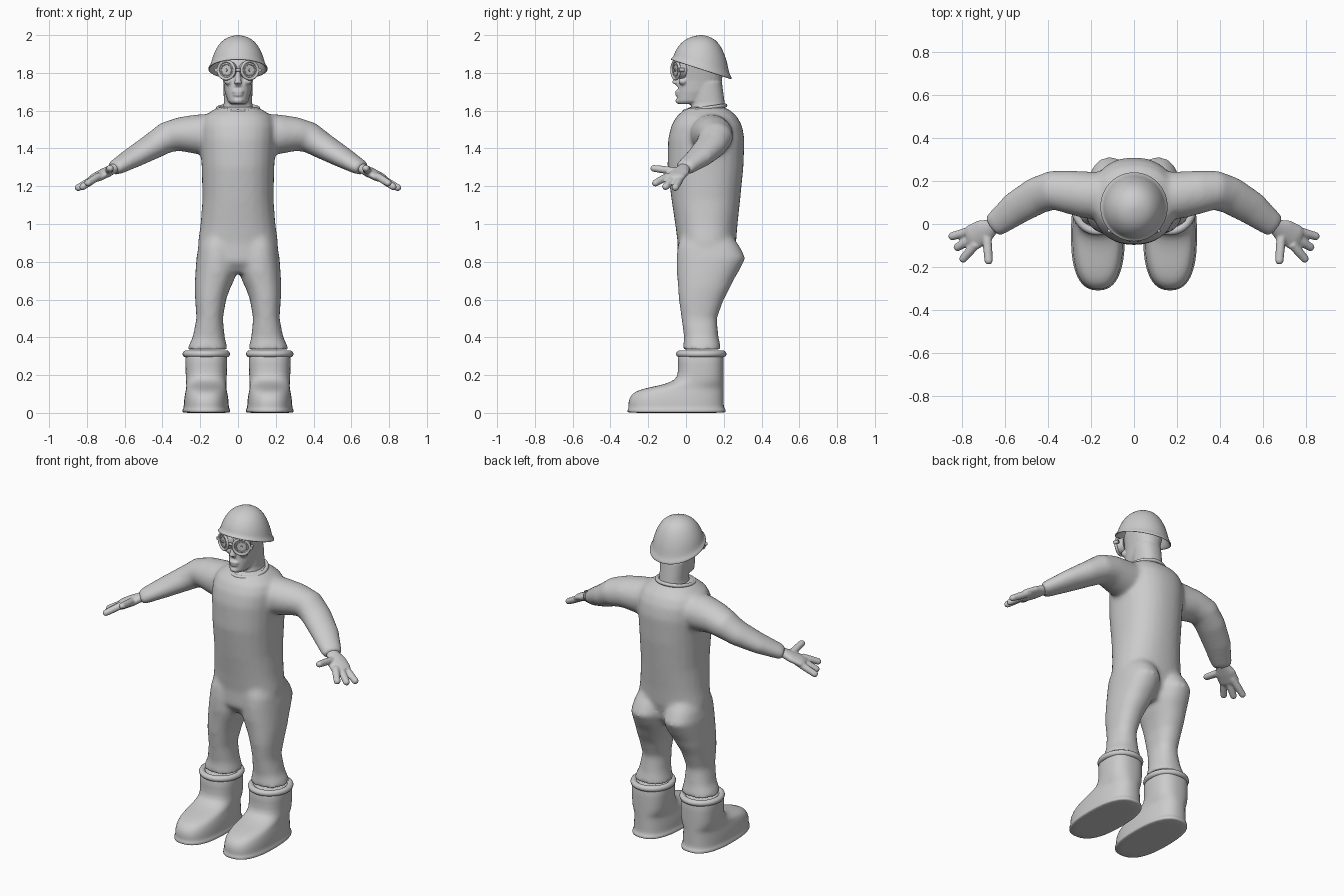
import bpy, bmesh
from math import sin, cos, pi, radians
from mathutils import Vector

if "Cube" in bpy.data.objects:
    bpy.data.objects.remove(bpy.data.objects["Cube"])

grey = bpy.data.materials.new("plain grey")
grey.use_nodes = True
grey.diffuse_color = (0.6, 0.6, 0.6, 1)
grey.node_tree.nodes["Principled BSDF"].inputs["Base Color"].default_value = (0.6, 0.6, 0.6, 1)

SEG = 28
X, Y, Z = Vector((1, 0, 0)), Vector((0, 1, 0)), Vector((0, 0, 1))


def ring(bm, c, u, v, p=2.0):
    """Superellipse ring around c with half axes u and v."""
    verts = []
    for i in range(SEG):
        a = 2 * pi * i / SEG
        f = (abs(cos(a)) ** p + abs(sin(a)) ** p) ** (-1 / p)
        verts.append(bm.verts.new(c + u * cos(a) * f + v * sin(a) * f))
    return verts


def skin(bm, rings):
    for a, b in zip(rings, rings[1:]):
        for i in range(SEG):
            j = (i + 1) % SEG
            bm.faces.new((a[i], a[j], b[j], b[i]))
    bm.faces.new(rings[0][::-1])
    bm.faces.new(rings[-1])


def column(bm, rows, p=2.3):
    """Stacked level rings: z, centre x, half width, front y, back y."""
    skin(bm, [ring(bm, Vector((x, (f + b) / 2, z)), X * w, Y * (b - f) / 2, p)
              for z, x, w, f, b in rows])


def limb(bm, rows, side=1):
    """Tube along a path: x, y, z, level radius, upright radius."""
    pts = [Vector((r[0] * side, r[1], r[2])) for r in rows]
    rings = []
    for i, r in enumerate(rows):
        t = (pts[min(i + 1, len(pts) - 1)] - pts[max(i - 1, 0)]).normalized()
        u = t.cross(Z).normalized()
        rings.append(ring(bm, pts[i], u * r[3], u.cross(t) * r[4]))
    skin(bm, rings)


def blob(bm, c, size):
    made = bmesh.ops.create_uvsphere(bm, u_segments=16, v_segments=10, radius=1)
    for v in made["verts"]:
        v.co = Vector(c) + Vector([a * b for a, b in zip(v.co, size)])


def finish(name, bm, voxel=0, smooth=0, subdiv=0):
    bmesh.ops.recalc_face_normals(bm, faces=bm.faces)
    for f in bm.faces:
        f.smooth = True
    me = bpy.data.meshes.new(name)
    bm.to_mesh(me)
    bm.free()
    me.materials.append(grey)
    ob = bpy.data.objects.new(name, me)
    bpy.context.collection.objects.link(ob)
    if voxel:
        m = ob.modifiers.new("Blend", 'REMESH')
        m.mode, m.voxel_size, m.use_smooth_shade = 'VOXEL', voxel, True
        m = ob.modifiers.new("Soften", 'SMOOTH')
        m.factor, m.iterations = 0.5, smooth
    if subdiv:
        m = ob.modifiers.new("Round", 'SUBSURF')
        m.levels = m.render_levels = subdiv
    return ob


def torus(name, loc, major, minor, rot=(0, 0, 0), scale=(1, 1, 1)):
    bpy.ops.mesh.primitive_torus_add(location=loc, rotation=rot, major_radius=major,
                                     minor_radius=minor, major_segments=40, minor_segments=10)
    dress(name, scale)


def disc(name, loc, radius, depth, rot):
    bpy.ops.mesh.primitive_cylinder_add(vertices=32, radius=radius, depth=depth,
                                        location=loc, rotation=rot)
    dress(name, (1, 1, 1))


def dress(name, scale):
    ob = bpy.context.object
    ob.name, ob.scale = name, scale
    ob.data.materials.append(grey)
    bpy.ops.object.shade_smooth_by_angle(angle=radians(40))


# Overalls: torso, sleeves and trouser legs blended into one skin
bm = bmesh.new()
column(bm, [(.74, 0, .10, 0, .2), (.8, 0, .2, -.045, .24), (.9, 0, .212, -.044, .265),
            (1, 0, .198, -.057, .273), (1.13, 0, .188, -.077, .287), (1.3, 0, .192, -.098, .304),
            (1.45, 0, .2, -.095, .31), (1.52, 0, .2, -.078, .297), (1.57, 0, .18, -.05, .27),
            (1.605, 0, .13, -.01, .23), (1.62, 0, .1, .02, .2)])
for s in (1, -1):
    limb(bm, [(.08, .13, 1.475, .11, .11), (.22, .135, 1.475, .11, .105),
              (.31, .15, 1.475, .1, .09), (.38, .157, 1.458, .092, .082),
              (.45, .133, 1.413, .088, .07), (.55, .073, 1.355, .08, .056),
              (.64, .002, 1.303, .062, .042), (.66, -.012, 1.292, .055, .037)], s)
    column(bm, [(.335, .16 * s, .108, -.018, .187), (.36, .16 * s, .1, -.014, .182),
                (.4, .155 * s, .085, -.01, .172), (.5, .15 * s, .07, -.024, .163),
                (.6, .145 * s, .082, -.038, .2), (.66, .135 * s, .094, -.042, .232),
                (.7, .125 * s, .103, -.045, .25), (.75, .115 * s, .11, -.05, .28),
                (.82, .111 * s, .109, -.05, .315), (.88, .108 * s, .102, -.045, .285),
                (.93, .1 * s, .09, -.03, .25)])
finish("overalls", bm, .012, 12)
torus("collar", (0, .1, 1.612), .1, .011, (radians(8), 0, 0), (1.05, 1.08, 1))

# Head with neck, jaw, nose, lips and chin
bm = bmesh.new()
column(bm, [(1.59, 0, .085, .02, .21), (1.64, 0, .075, .03, .205), (1.75, 0, .077, .03, .19)])
column(bm, [(1.635, 0, .038, -.04, .08), (1.65, 0, .054, -.048, .12), (1.7, 0, .07, -.044, .17),
            (1.76, 0, .079, -.038, .19), (1.84, 0, .096, -.036, .2), (1.9, 0, .09, -.01, .18),
            (1.93, 0, .05, .03, .12)])
limb(bm, [(0, -.03, 1.815, .012, .014), (0, -.046, 1.775, .014, .016),
          (0, -.055, 1.745, .021, .02), (0, -.05, 1.73, .016, .012)])
blob(bm, (0, -.044, 1.70), (.032, .015, .009))
blob(bm, (0, -.043, 1.684), (.028, .014, .009))
blob(bm, (0, -.036, 1.652), (.028, .02, .017))
for s in (1, -1):
    blob(bm, (.05 * s, -.015, 1.755), (.025, .025, .02))
finish("head", bm, .006, 3)

# Helmet: tilted dome shell with a rolled brim and hollow inside
outer = [(.97, -.05), (1.02, -.04), (1.01, .02), (.94, .08), (.9, .22), (.84, .42),
         (.68, .7), (.48, .88), (.23, .975), (.02, 1)]
inner = [(k * .94, h * .95) for k, h in outer[3:]]
bm = bmesh.new()
rings = []
for k, h in inner[::-1] + outer:
    r = ring(bm, Vector((0, .08, 0)), X * .156 * k, Y * .16 * k)
    for v in r:
        rim = 1.825 - .31 * (v.co.y - .08)
        v.co.z = rim + (2 - rim) * h
    rings.append(r)
skin(bm, rings)
finish("helmet", bm, subdiv=1)

# Goggles: two round eyepieces turned outward, joined by a bridge
for s, tag in ((1, "left"), (-1, "right")):
    a = radians(25) * s
    rot = (pi / 2, 0, a)
    out = Vector((sin(a), -cos(a), 0))
    c = Vector((.062 * s, -.055, 1.815))
    torus(tag + "_goggle_rim", c, .047, .008, rot)
    disc(tag + "_goggle_cup", c - out * .022, .046, .044, rot)
    torus(tag + "_goggle_inner_ring", c, .03, .003, rot)
    disc(tag + "_goggle_hub", c + out * .003, .007, .008, rot)
    disc(tag + "_goggle_buckle", c + Vector((.048 * s, .03, 0)), .01, .03, rot)
disc("goggle_bridge", (0, -.06, 1.815), .008, .04, (0, pi / 2, 0))

for s, tag in ((1, "left"), (-1, "right")):
    # Hand: flat palm, three fingers and a thumb
    bm = bmesh.new()
    limb(bm, [(.62, .015, 1.315, .034, .026), (.66, -.012, 1.293, .037, .026),
              (.7, -.035, 1.272, .058, .026), (.75, -.062, 1.247, .06, .024),
              (.77, -.072, 1.238, .05, .018)], s)
    for base, tip in (((.745, -.028, 1.25), (.85, -.058, 1.19)),
                      ((.745, -.062, 1.25), (.825, -.11, 1.195)),
                      ((.735, -.092, 1.255), (.798, -.165, 1.215)),
                      ((.685, -.06, 1.28), (.677, -.175, 1.295))):
        b, t = Vector(base), Vector(tip)
        d = (t - b).normalized() * .012
        limb(bm, [(*b, .022, .02), (*b.lerp(t, .5), .021, .02), (*t, .019, .018),
                  (*(t + d), .011, .01)], s)
    finish(tag + "_hand", bm, .006, 3)

    # Boot: sole, rounded foot, shaft and rolled top
    x = .168 * s
    bm = bmesh.new()
    column(bm, [(z, x, w, f, b) for z, w, f, b in (
        (0, .122, -.305, .205), (.003, .126, -.31, .21), (.02, .126, -.31, .21),
        (.026, .119, -.303, .2), (.06, .119, -.307, .2), (.1, .113, -.29, .2),
        (.122, .108, -.25, .2), (.138, .106, -.18, .2), (.152, .106, -.11, .2),
        (.175, .108, -.055, .2), (.21, .109, -.04, .2), (.3, .112, -.045, .2),
        (.328, .105, -.035, .195))], 2.6)
    finish(tag + "_boot", bm, subdiv=1)
    torus(tag + "_boot_top_roll", (x, .081, .312), .108, .018, scale=(1, 1.06, 1))
